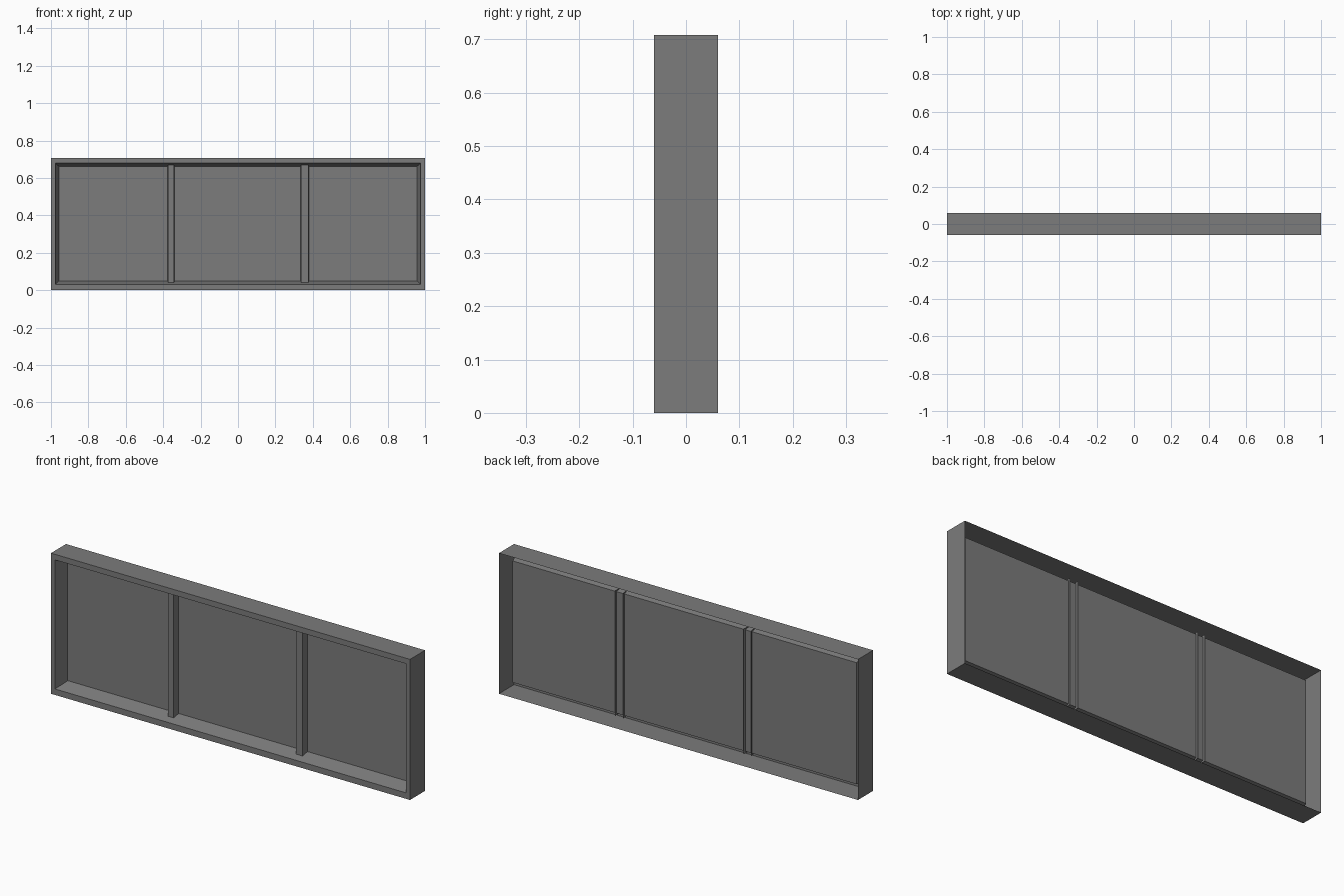
import bpy
import bmesh

cube = bpy.data.objects.get("Cube")
if cube:
    bpy.data.objects.remove(cube, do_unlink=True)

grey = bpy.data.materials.new("mid_grey")
grey.use_nodes = True
COLOUR = (0.2, 0.2, 0.2, 1)
grey.diffuse_color = COLOUR
grey.node_tree.nodes["Principled BSDF"].inputs["Base Color"].default_value = COLOUR


def loft(name, rings, sides=range(4), cap=False):
    """Join upright rectangles (left, right, bottom, top, y) with flat quads.
    Sides are numbered bottom, right, top, left."""
    bm = bmesh.new()
    loops = []
    for x0, x1, z0, z1, y in rings:
        corners = ((x0, z0), (x1, z0), (x1, z1), (x0, z1))
        loops.append([bm.verts.new((x, y, z)) for x, z in corners])
    for a, b in zip(loops, loops[1:]):
        for i in sides:
            j = (i + 1) % 4
            bm.faces.new((a[i], a[j], b[j], b[i]))
    if cap:
        bm.faces.new(loops[-1])
    mesh = bpy.data.meshes.new(name)
    bm.to_mesh(mesh)
    bm.free()
    mesh.materials.append(grey)
    obj = bpy.data.objects.new(name, mesh)
    bpy.context.collection.objects.link(obj)
    return obj


HEIGHT = 0.708
FRONT, BACK, PANE_Y = -0.06, 0.06, 0.012
pane = (-0.957, 0.957, 0.05, 0.662, PANE_Y)

# Open-backed frame: outer walls, front rim, sloping reveal
loft("window_frame", [
    (-1, 1, 0, HEIGHT, BACK),
    (-1, 1, 0, HEIGHT, FRONT),
    (-0.977, 0.977, 0.03, 0.68, FRONT),
    pane,
])

# Flat pane closing the reveal
loft("window_pane", [pane], cap=True)

# Tapered channel-shaped bars that pass through the pane
for name, centre, half in (("right_mullion", -0.358, 0.02),
                           ("left_mullion", 0.357, 0.023)):
    z0, z1 = 0.04, 0.67
    front_half = half - 0.004
    loft(name, [
        (centre - half, centre + half, z0, z1, 0.024),
        (centre - front_half, centre + front_half, z0, z1, -0.023),
    ], sides=(1, 3), cap=True)
